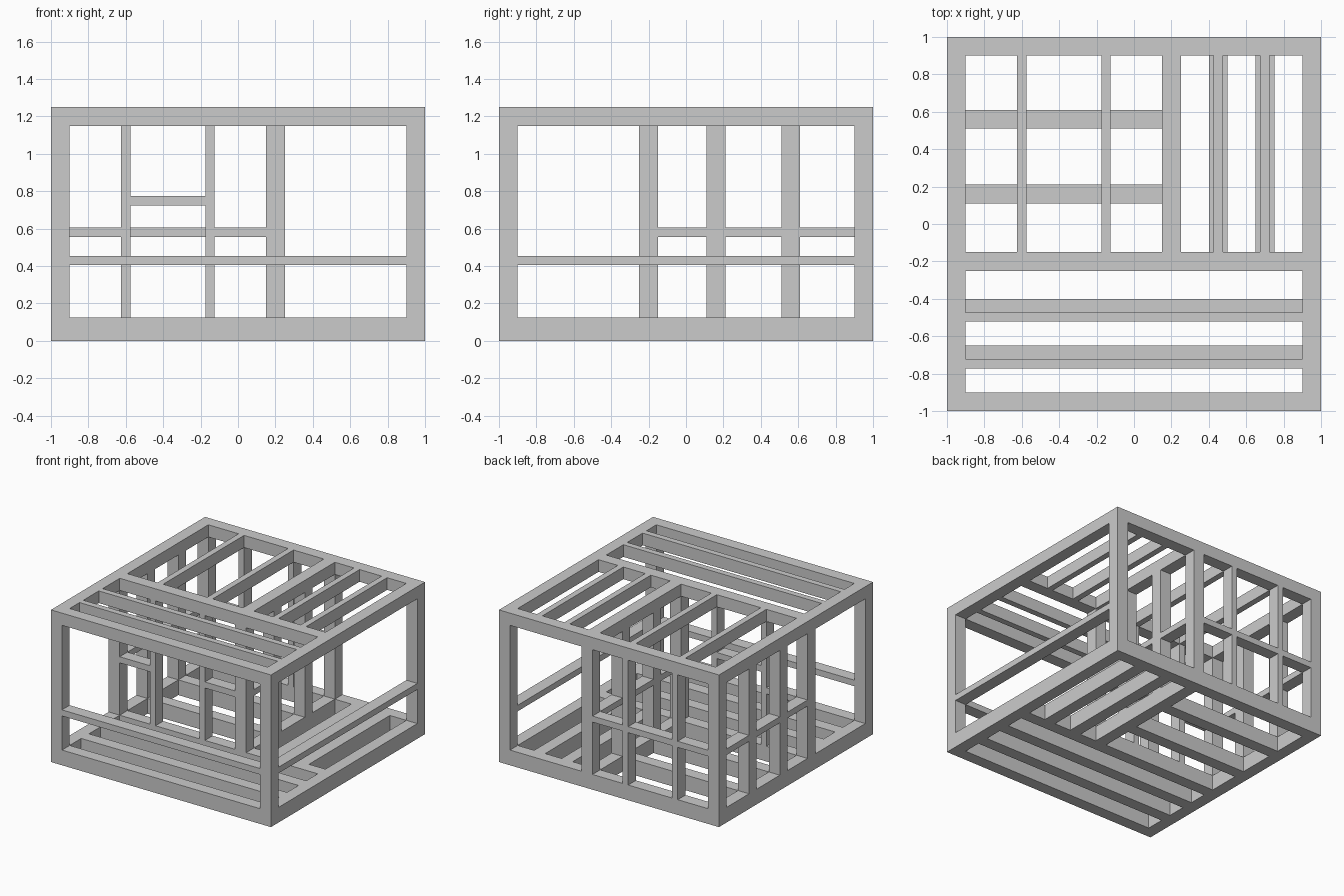
import bpy

default_cube = bpy.data.objects.get("Cube")
if default_cube:
    bpy.data.objects.remove(default_cube, do_unlink=True)

# One plain grey for all timber
grey = bpy.data.materials.new("light_grey")
grey.use_nodes = True
COLOUR = (0.6, 0.6, 0.6, 1)
grey.diffuse_color = COLOUR
grey.node_tree.nodes["Principled BSDF"].inputs["Base Color"].default_value = COLOUR


def timber(name, xs, ys, zs):
    """Square-cut timber filling the given x, y and z ranges."""
    bpy.ops.mesh.primitive_cube_add(size=1)
    ob = bpy.context.object
    ob.name = ob.data.name = name
    ends = (xs, ys, zs)
    for v in ob.data.vertices:
        v.co = [r[0] if c < 0 else r[1] for c, r in zip(v.co, ends)]
    ob.data.materials.append(grey)
    return ob


def around(centre, width):
    return (centre - width / 2, centre + width / 2)


FLOOR, ROOF = (0, 0.125), (1.15, 1.25)
WALL = (FLOOR[1], ROOF[0])
W, THIN = 0.1, 0.05
LOW, HIGH = (-1, -0.9), (0.9, 1)
INNER = (-0.9, 0.9)
SIDE, FRONT = (0.15, 0.25), (-0.25, -0.15)   # the room's two inner walls
ROOM_X, ROOM_Y = (-0.9, 0.15), (-0.15, 0.9)
STUDS_X, STUDS_Y = (-0.6, -0.15), (0.16, 0.56)

# Floor and roof frames
for level, zs in (("floor", FLOOR), ("roof", ROOF)):
    timber(level + "_front_beam", (-1, 1), LOW, zs)
    timber(level + "_back_beam", (-1, 1), HIGH, zs)
    timber(level + "_right_beam", LOW, INNER, zs)
    timber(level + "_left_beam", HIGH, INNER, zs)
    timber(level + "_room_front_beam", INNER, FRONT, zs)
    timber(level + "_room_side_beam", SIDE, ROOM_Y, zs)

# Porch slats
for y in (-0.7, -0.45):
    timber("porch_floor_slat", INNER, around(y, W), FLOOR)
    timber("porch_roof_slat", INNER, around(y - 0.047, THIN), ROOF)
for x in (0.45, 0.7):
    timber("side_floor_slat", around(x, W), ROOM_Y, FLOOR)
    timber("side_roof_slat", around(x, THIN), ROOM_Y, ROOF)

# Room joists
for y in STUDS_Y:
    timber("room_floor_joist", ROOM_X, around(y, W), FLOOR)
for x in STUDS_X:
    timber("room_roof_joist", around(x, THIN), ROOM_Y, ROOF)

# Corner posts of the outer frame and of the room
for xs in (LOW, HIGH):
    for ys in (LOW, HIGH):
        timber("corner_post", xs, ys, WALL)
for xs, ys in ((LOW, FRONT), (SIDE, FRONT), (SIDE, HIGH)):
    timber("room_post", xs, ys, WALL)

# Wall studs
for ys in (FRONT, HIGH):
    for x in STUDS_X:
        timber("narrow_stud", around(x, THIN), ys, WALL)
for xs in (LOW, SIDE):
    for y in STUDS_Y:
        timber("wide_stud", xs, around(y, W), WALL)


# Mid rails, split between the studs
def gaps(span, studs, width):
    edges = [span[0]]
    for s in studs:
        edges += around(s, width)
    edges.append(span[1])
    return list(zip(edges[::2], edges[1::2]))


RAIL = (0.555, 0.605)
for i, xs in enumerate(gaps(ROOM_X, STUDS_X, THIN)):
    timber("back_mid_rail", xs, HIGH, RAIL)
    if i == 1:
        timber("door_header", xs, FRONT, (0.725, 0.775))
    else:
        timber("front_mid_rail", xs, FRONT, RAIL)
for ys in gaps(ROOM_Y, STUDS_Y, W):
    timber("right_mid_rail", LOW, ys, RAIL)
    timber("side_mid_rail", SIDE, ys, RAIL)

# Porch handrails
HAND = (0.405, 0.455)
timber("front_handrail", INNER, LOW, HAND)
timber("left_handrail", HIGH, INNER, HAND)
